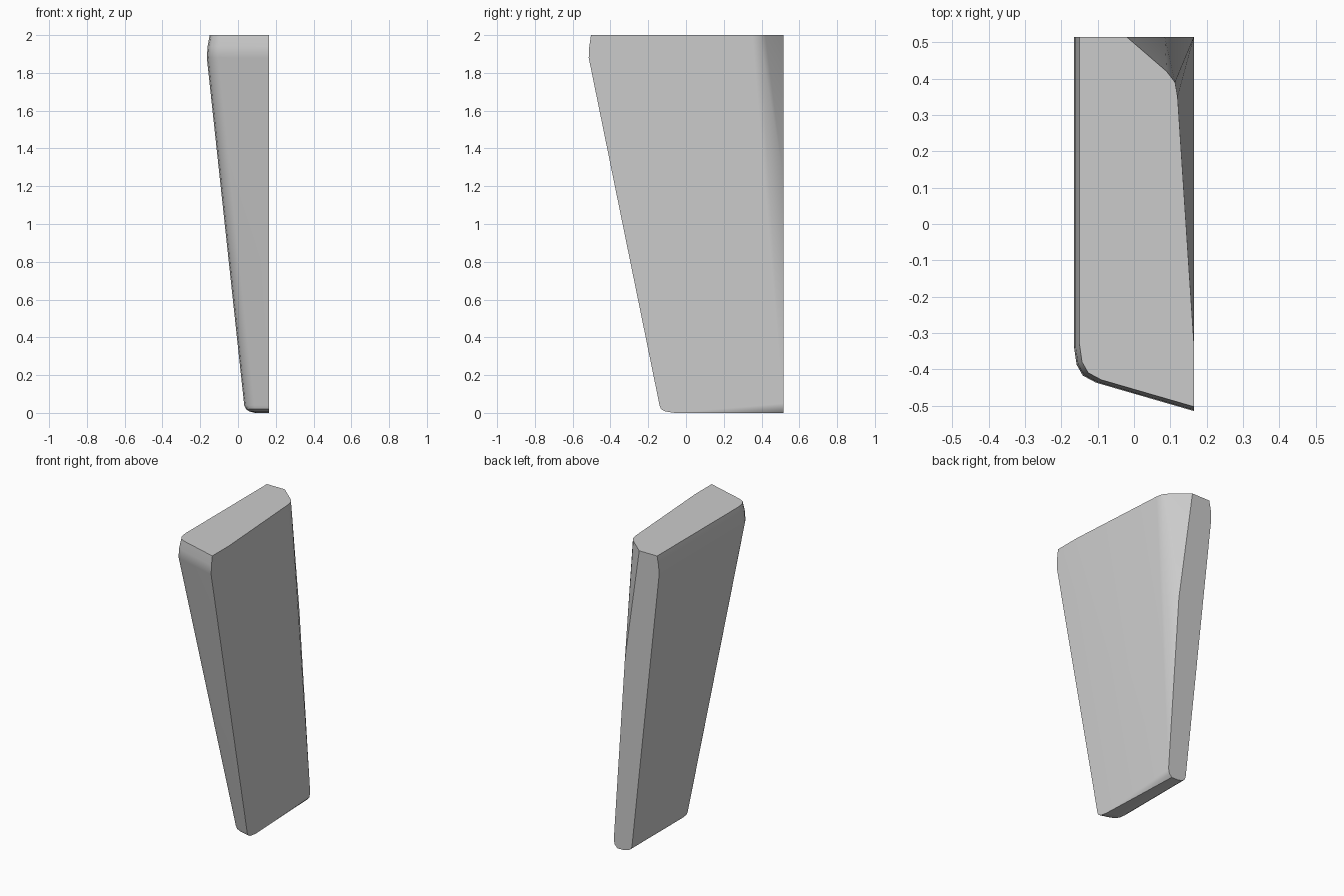
import bpy
import bmesh
import math

cube = bpy.data.objects.get("Cube")
if cube:
    bpy.data.objects.remove(cube, do_unlink=True)

RIGHT = 0.165   # outer x plane
BACK = 0.515    # flat y plane


def front_corner(left, front, z, r):
    """Left side of a cross-section: straight back part, rounded front corner, slanted front."""
    slant = 0.29
    corner = front + slant * (RIGHT - left)
    return [
        (left, BACK, z),
        (left, corner + 4 * r, z),
        (left + 0.35 * r, corner + 1.6 * r, z),
        (left + 1.2 * r, corner + 0.1 * r, z),
        (left + 3 * r, corner - 3 * slant * r, z),
        (RIGHT, front, z),
    ]


# Tapering cross-sections: bevelled top, widest shoulder, narrow foot
points = []
for left, front, z, r in [
    (-0.15, -0.503, 2.0, 0.02),
    (-0.161, -0.512, 1.94, 0.02),
    (-0.165, -0.515, 1.88, 0.02),
    (0.033, -0.14, 0.04, 0.018),
    (0.042, -0.132, 0.02, 0.016),
    (0.06, -0.11, 0.008, 0.012),
]:
    points += front_corner(left, front, z, r)

# Right side leaning in at the top, with a chamfered back corner that fades downwards
points += [
    (RIGHT, -0.33, 2.0), (0.12, 0.35, 2.0), (0.113, 0.39, 2.0),
    (0.09, 0.42, 2.0), (-0.02, BACK, 2.0),
    (0.085, BACK, 1.25), (RIGHT, BACK, 0.05),
]

# Rounded sole
points += [
    (0.158, BACK, 0.02), (0.14, BACK, 0.0), (0.09, BACK, 0.0),
    (0.1, -0.03, 0.0), (RIGHT, -0.06, 0.0),
]

# Skin the tapered leg around its sections
bm = bmesh.new()
for p in points:
    bm.verts.new(p)
hull = bmesh.ops.convex_hull(bm, input=bm.verts[:])
inside = {g for g in hull["geom_interior"] + hull["geom_unused"]
          if isinstance(g, bmesh.types.BMVert)}
bmesh.ops.delete(bm, geom=list(inside), context="VERTS")
bmesh.ops.dissolve_limit(bm, angle_limit=math.radians(0.5),
                         verts=bm.verts[:], edges=bm.edges[:])
bmesh.ops.recalc_face_normals(bm, faces=bm.faces[:])
mesh = bpy.data.meshes.new("tapered_leg")
bm.to_mesh(mesh)
bm.free()

leg = bpy.data.objects.new("tapered_leg", mesh)
bpy.context.collection.objects.link(leg)

# Plain grey finish
grey = bpy.data.materials.new("plain_grey")
grey.use_nodes = True
colour = (0.6, 0.6, 0.6, 1.0)
grey.diffuse_color = colour
grey.node_tree.nodes["Principled BSDF"].inputs["Base Color"].default_value = colour
mesh.materials.append(grey)

# Smooth the soft bevels, keep the cut edges crisp
bpy.ops.object.select_all(action="DESELECT")
leg.select_set(True)
bpy.context.view_layer.objects.active = leg
bpy.ops.object.shade_smooth_by_angle(angle=math.radians(35))
weighted = leg.modifiers.new("even_shading", "WEIGHTED_NORMAL")
weighted.keep_sharp = True
